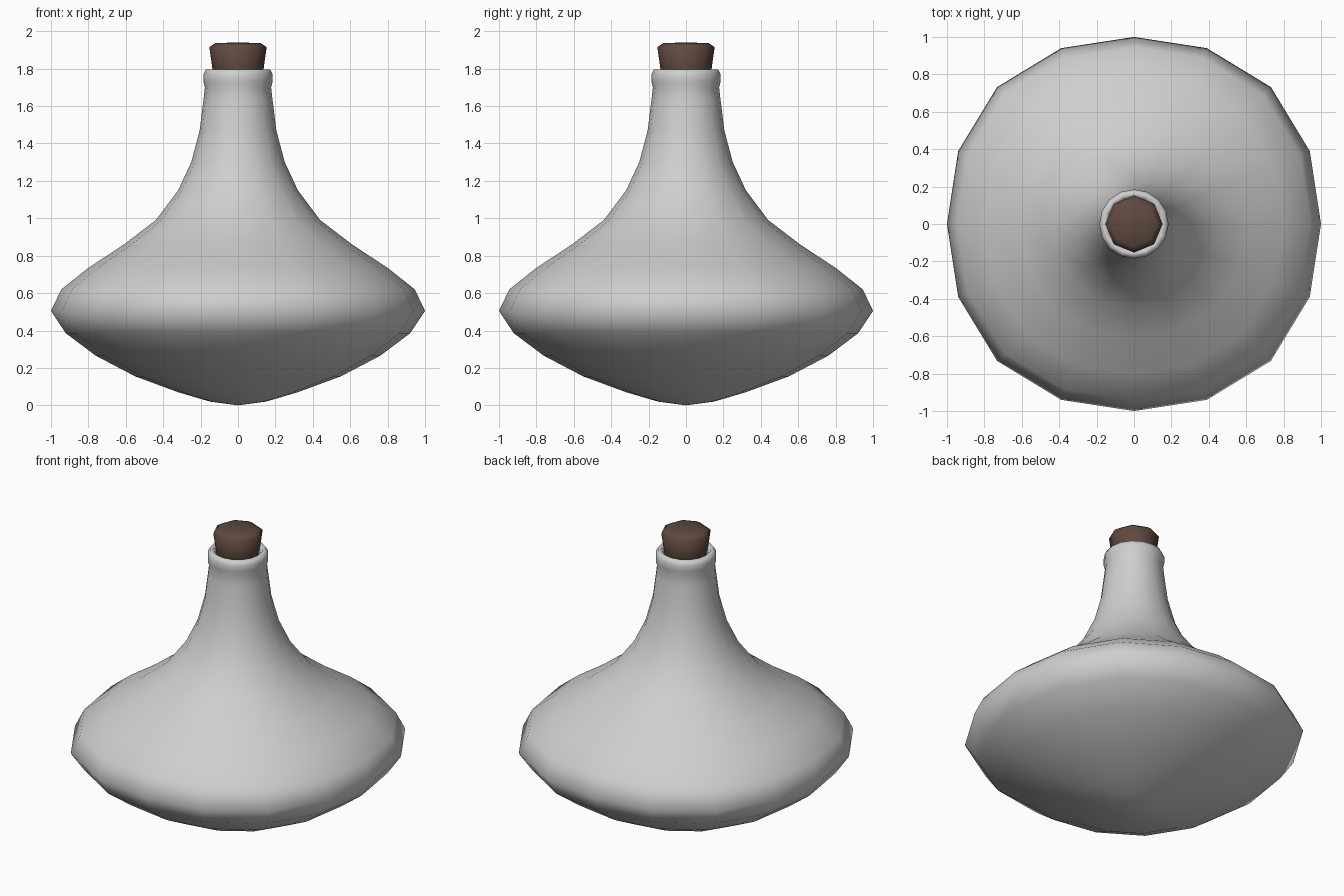
import bpy
import bmesh
from math import cos, sin, pi

cube = bpy.data.objects.get("Cube")
if cube:
    bpy.data.objects.remove(cube, do_unlink=True)


def make_material(name, rgb):
    mat = bpy.data.materials.new(name)
    mat.use_nodes = True
    mat.diffuse_color = (*rgb, 1)
    mat.node_tree.nodes["Principled BSDF"].inputs["Base Color"].default_value = (*rgb, 1)
    return mat


def lathe(name, profile, sides, mat, bulge=0.0):
    """Revolve (radius, height) points; bulge widens the diagonals of wide rings."""
    bm = bmesh.new()
    rings = []
    for radius, z in profile:
        if radius == 0:
            rings.append([bm.verts.new((0, 0, z))] * sides)
            continue
        ring = []
        for i in range(sides):
            a = 2 * pi * i / sides
            r = radius * (1 + bulge * radius * (1 - cos(4 * a)))
            ring.append(bm.verts.new((r * cos(a), r * sin(a), z)))
        rings.append(ring)
    for low, high in zip(rings, rings[1:]):
        for i in range(sides):
            j = (i + 1) % sides
            corners = dict.fromkeys((low[i], low[j], high[j], high[i]))
            bm.faces.new(list(corners))
    for face in bm.faces:
        face.smooth = True
    mesh = bpy.data.meshes.new(name)
    bm.to_mesh(mesh)
    bm.free()
    mesh.materials.append(mat)
    obj = bpy.data.objects.new(name, mesh)
    bpy.context.collection.objects.link(obj)
    return obj


glass = make_material("pale grey glass", (0.62, 0.62, 0.62))
brown = make_material("brown cork", (0.115, 0.068, 0.048))

# Flask body, neck, rounded lip and the mouth turning inward
lathe("flask", [
    (0, 0), (0.15, 0.02), (0.32, 0.07), (0.55, 0.155), (0.76, 0.265),
    (0.92, 0.385), (1.0, 0.505), (0.945, 0.62), (0.8, 0.735), (0.61, 0.86),
    (0.44, 0.99), (0.32, 1.15), (0.25, 1.3), (0.205, 1.47), (0.185, 1.63),
    (0.177, 1.7), (0.185, 1.73), (0.185, 1.77), (0.172, 1.795),
    (0.15, 1.795), (0.138, 1.77), (0.135, 1.68),
], 16, glass, bulge=0.0175)

# Tapered stopper with a softened top edge
lathe("cork", [
    (0, 1.68), (0.12, 1.68), (0.137, 1.8), (0.153, 1.915), (0.12, 1.937), (0, 1.94),
], 8, brown)
